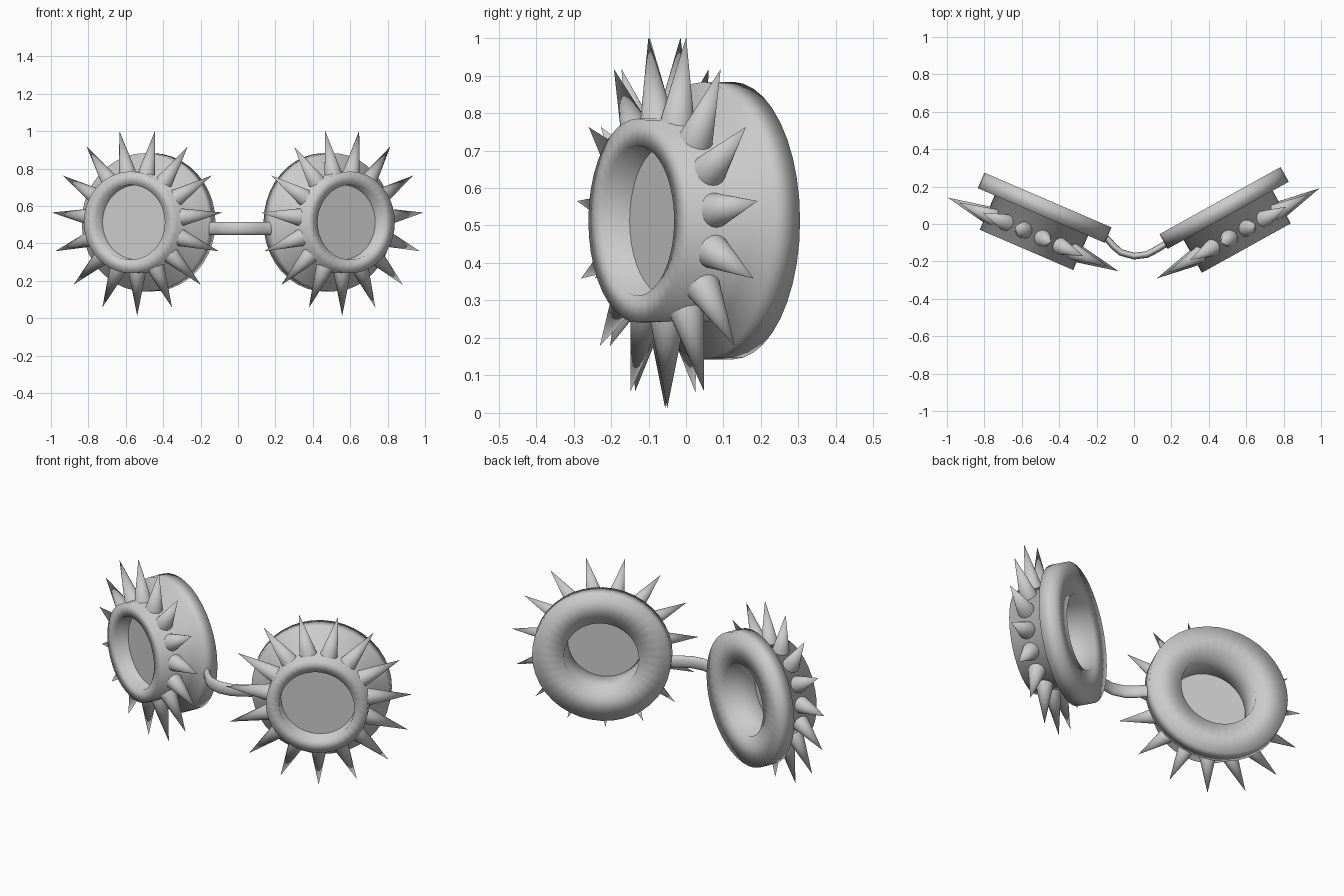
import bpy, bmesh
from math import sin, cos, pi, radians
from mathutils import Matrix, Vector

cube = bpy.data.objects.get("Cube")
if cube:
    bpy.data.objects.remove(cube, do_unlink=True)

grey = bpy.data.materials.new("plain_grey")
grey.use_nodes = True
colour = (0.6, 0.6, 0.6, 1)
grey.diffuse_color = colour
grey.node_tree.nodes["Principled BSDF"].inputs["Base Color"].default_value = colour


def finish(name, bm, matrix=Matrix(), smooth=True):
    bmesh.ops.recalc_face_normals(bm, faces=bm.faces)
    mesh = bpy.data.meshes.new(name)
    bm.to_mesh(mesh)
    bm.free()
    mesh.materials.append(grey)
    for p in mesh.polygons:
        # cone and tube end caps stay flat
        p.use_smooth = smooth and len(p.vertices) <= 4
    ob = bpy.data.objects.new(name, mesh)
    ob.matrix_world = matrix
    bpy.context.collection.objects.link(ob)
    return ob


def skin(bm, rings, closed):
    """Join successive rings of vertices with quads."""
    n = len(rings[0])
    pairs = list(zip(rings, rings[1:]))
    if closed:
        pairs.append((rings[-1], rings[0]))
    for a, b in pairs:
        for i in range(n):
            j = (i + 1) % n
            bm.faces.new((a[i], a[j], b[j], b[i]))


def eyepiece(side, x, y, angle):
    # local z points out through the front of the eyepiece
    frame = (Matrix.Translation((x, y, 0.513)) @ Matrix.Rotation(angle, 4, 'Z')
             @ Matrix.Rotation(pi / 2, 4, 'X'))

    # stepped ring: wide back rim, narrower barrel, open centre
    bm = bmesh.new()
    profile = [(0.2, 0), (0.37, 0), (0.37, 0.09),
               (0.272, 0.09), (0.272, 0.29), (0.2, 0.29)]
    count = 40
    rings = [[bm.verts.new((r * cos(2 * pi * i / count), r * sin(2 * pi * i / count), t))
              for i in range(count)] for r, t in profile]
    skin(bm, rings, True)
    finish(side + "_frame", bm, frame)

    # lens set back inside the barrel
    bm = bmesh.new()
    bmesh.ops.create_cone(bm, cap_ends=True, segments=count, radius1=0.202, radius2=0.202,
                          depth=0.008, matrix=Matrix.Translation((0, 0, 0.2)))
    finish(side + "_lens", bm, frame, smooth=False)

    # spikes radiating from the barrel
    bm = bmesh.new()
    spikes = 15
    inner, tip = 0.25, 0.5
    for k in range(spikes):
        place = (Matrix.Rotation(2 * pi * k / spikes - pi / 2, 4, 'Z')
                 @ Matrix.Translation(((inner + tip) / 2, 0, 0.2))
                 @ Matrix.Rotation(pi / 2, 4, 'Y'))
        bmesh.ops.create_cone(bm, cap_ends=True, segments=20, radius1=0.05, radius2=0,
                              depth=tip - inner, matrix=place)
    finish(side + "_spikes", bm, frame)


eyepiece("right", -0.46, 0.128, radians(-23.3))
eyepiece("left", 0.46, 0.125, radians(29))

# nose bridge: oval tube bowed toward the front
path = [Vector(p) for p in ((-0.19, -0.055), (-0.14, -0.083), (-0.11, -0.118),
                            (-0.07, -0.152), (0, -0.172), (0.07, -0.163),
                            (0.12, -0.137), (0.16, -0.112), (0.21, -0.095))]
bm = bmesh.new()
rings = []
for i, p in enumerate(path):
    along = (path[min(i + 1, len(path) - 1)] - path[max(i - 1, 0)]).normalized()
    across = Vector((-along.y, along.x))
    ring = []
    for k in range(16):
        a = 2 * pi * k / 16
        q = p + across * 0.018 * cos(a)
        ring.append(bm.verts.new((q.x, q.y, 0.48 + 0.035 * sin(a))))
    rings.append(ring)
skin(bm, rings, False)
bm.faces.new(rings[0])
bm.faces.new(rings[-1])
finish("nose_bridge", bm)
